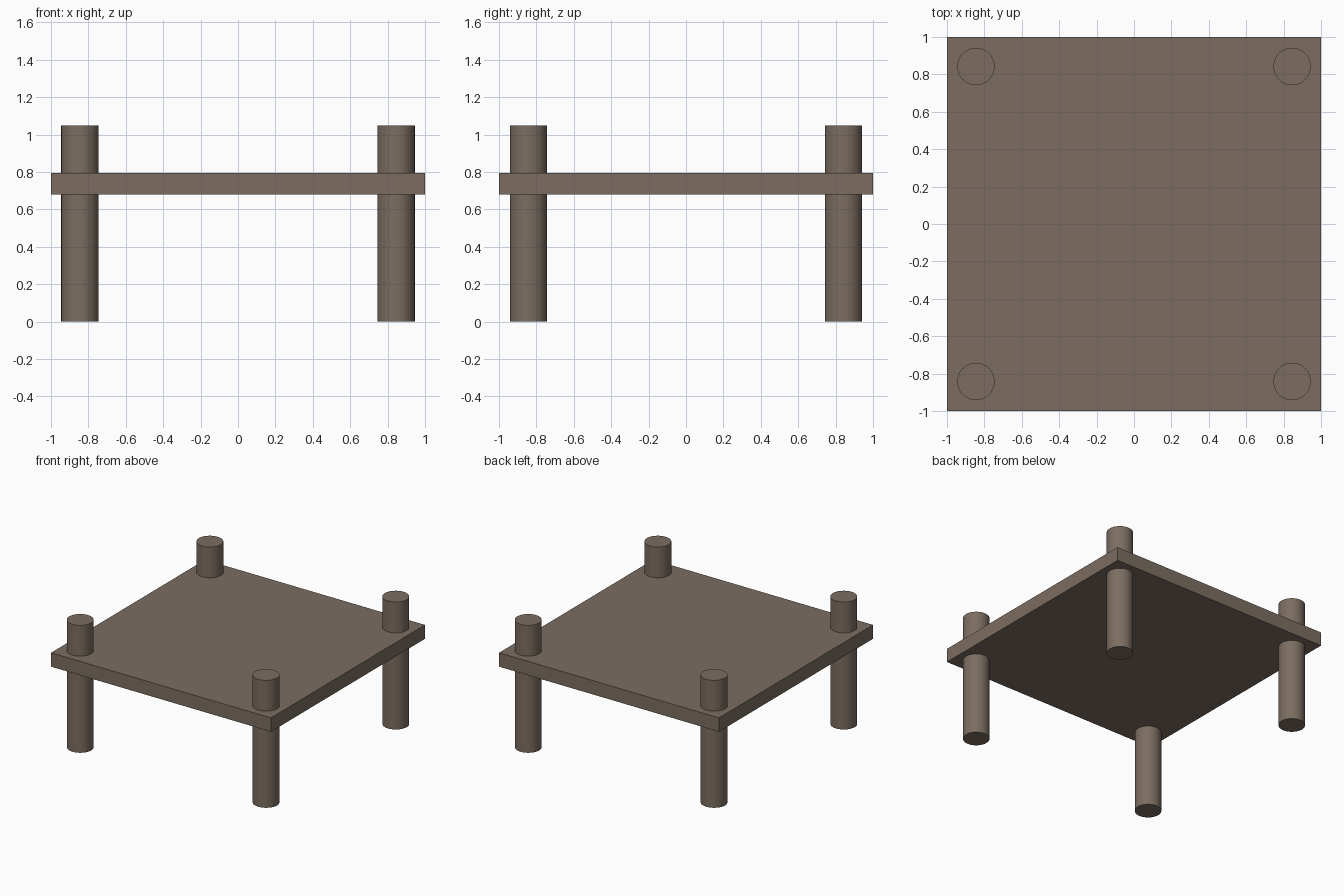
import bpy

if "Cube" in bpy.data.objects:
    bpy.data.objects.remove(bpy.data.objects["Cube"])

# Single brown wood colour
wood = bpy.data.materials.new("brown wood")
wood.diffuse_color = (0.2, 0.155, 0.12, 1)
wood.use_nodes = True
wood.node_tree.nodes["Principled BSDF"].inputs["Base Color"].default_value = wood.diffuse_color


def finish(name):
    ob = bpy.context.object
    ob.name = name
    ob.data.materials.append(wood)
    return ob


# Square table top
bpy.ops.mesh.primitive_cube_add(size=1, location=(0, 0, 0.737))
top = finish("table_top")
top.scale = (2, 2, 0.114)
bpy.ops.object.transform_apply(location=False, rotation=False, scale=True)

# Four round legs passing through the top
HEIGHT = 1.047
for side, sx in (("left", -1), ("right", 1)):
    for end, sy in (("front", -1), ("back", 1)):
        bpy.ops.mesh.primitive_cylinder_add(
            vertices=48, radius=0.1, depth=HEIGHT,
            location=(sx * 0.845, sy * 0.842, HEIGHT / 2))
        finish(f"{end}_{side}_leg")
        bpy.ops.object.shade_smooth_by_angle()
